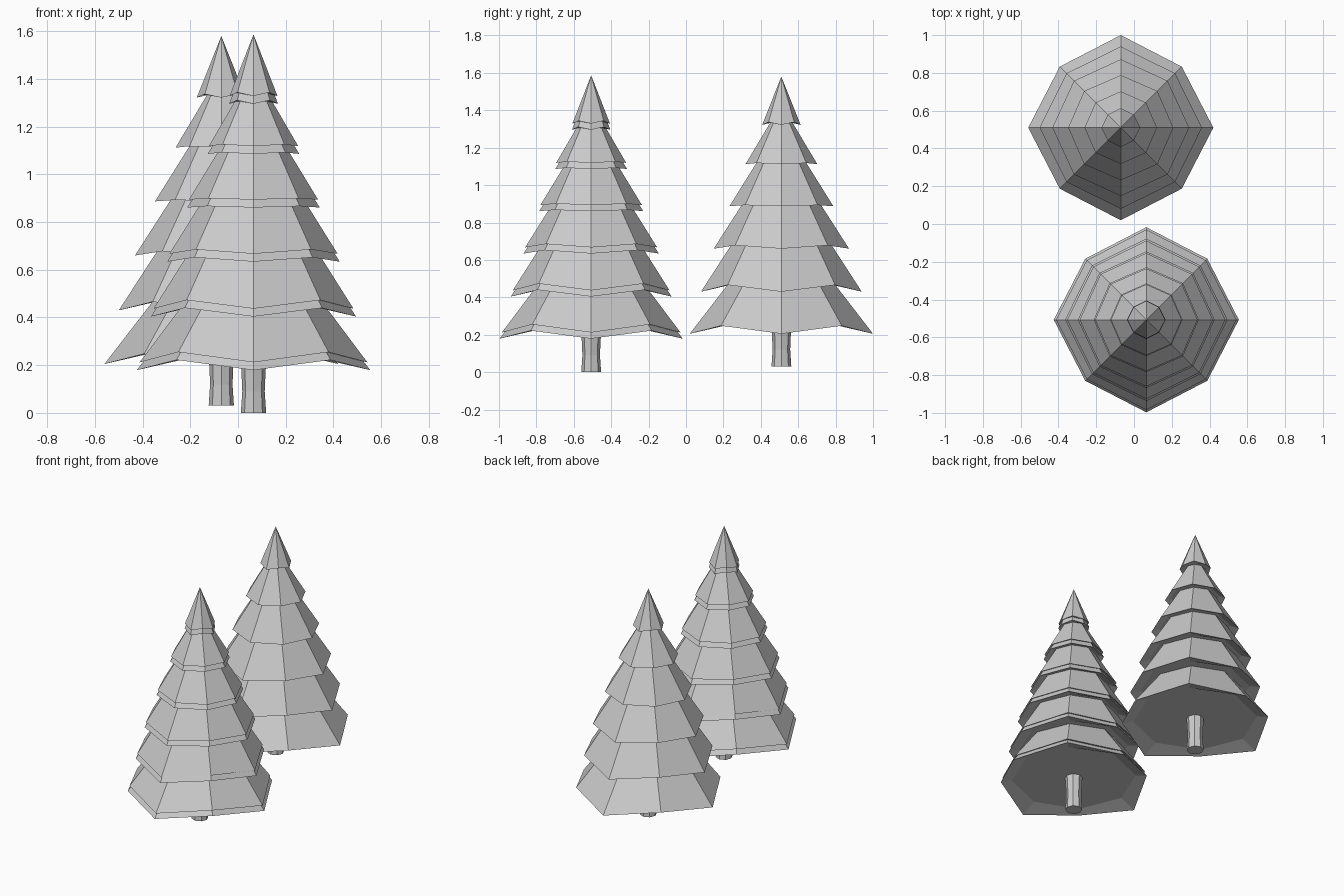
import bpy, bmesh, math

if "Cube" in bpy.data.objects:
    bpy.data.objects.remove(bpy.data.objects["Cube"])

# tier: corner radius, corner height, lift of the diagonal corners, top radius, top height
TIERS = [
    (0.490, 0.205, 0.043, 0.270, 0.490),
    (0.430, 0.430, 0.036, 0.255, 0.700),
    (0.362, 0.660, 0.018, 0.195, 0.920),
    (0.278, 0.887, 0.006, 0.120, 1.140),
    (0.192, 1.112, 0.006, 0.050, 1.350),
    (0.103, 1.322, 0.015, 0.000, 1.580),
]


def loft(name, rings, location):
    """Bridge a list of octagonal rings and cap both ends. A ring is (radius, z, diagonal radius, diagonal z)."""
    bm = bmesh.new()
    loops = []
    for r, z, rd, zd in rings:
        if r == 0:
            loops.append([bm.verts.new((0, 0, z))])
            continue
        loop = []
        for i in range(8):
            a = i * math.pi / 4
            rr, zz = (rd, zd) if i % 2 else (r, z)
            loop.append(bm.verts.new((rr * math.cos(a), rr * math.sin(a), zz)))
        loops.append(loop)
    for lo, up in zip(loops, loops[1:]):
        for i in range(8):
            j = (i + 1) % 8
            if len(up) == 1:
                bm.faces.new((lo[i], lo[j], up[0]))
            else:
                bm.faces.new((lo[i], lo[j], up[j], up[i]))
    bm.faces.new(loops[0][::-1])
    if len(loops[-1]) > 1:
        bm.faces.new(loops[-1])
    bmesh.ops.recalc_face_normals(bm, faces=bm.faces)
    mesh = bpy.data.meshes.new(name)
    bm.to_mesh(mesh)
    bm.free()
    obj = bpy.data.objects.new(name, mesh)
    obj.location = location
    bpy.context.collection.objects.link(obj)
    return obj


def foliage(name, x, y, dz=0.0, scale=1.0):
    """Six stacked skirts, each with a recessed underside."""
    for n, (r, z, lift, rt, zt) in enumerate(TIERS, 1):
        r, rt = r * scale, rt * scale
        slope = (r - rt) / (zt - z)
        inner, floor = r * 0.79, z + 0.05 * r / 0.49
        rings = [(inner, floor, inner, floor),
                 (r, z, r - slope * lift, z + lift),
                 (rt, zt, rt, zt)]
        loft(f"{name}_tier_{n}", rings, (x, y, dz))


def trunk(name, x, y, base):
    """Slightly waisted octagonal trunk."""
    rings = [(r, z, r, z) for r, z in
             ((0.053, base), (0.047, base + 0.09), (0.050, base + 0.16), (0.058, base + 0.30))]
    loft(name, rings, (x, y, 0))


# rear tree
foliage("rear_tree", -0.07, 0.51)
trunk("rear_trunk", -0.07, 0.51, 0.03)

# front tree: two overlapping layers of foliage
foliage("front_tree_lower", 0.065, -0.507, -0.026)
foliage("front_tree_upper", 0.065, -0.507, 0.007, 0.975)
trunk("front_trunk", 0.065, -0.507, 0.0)
